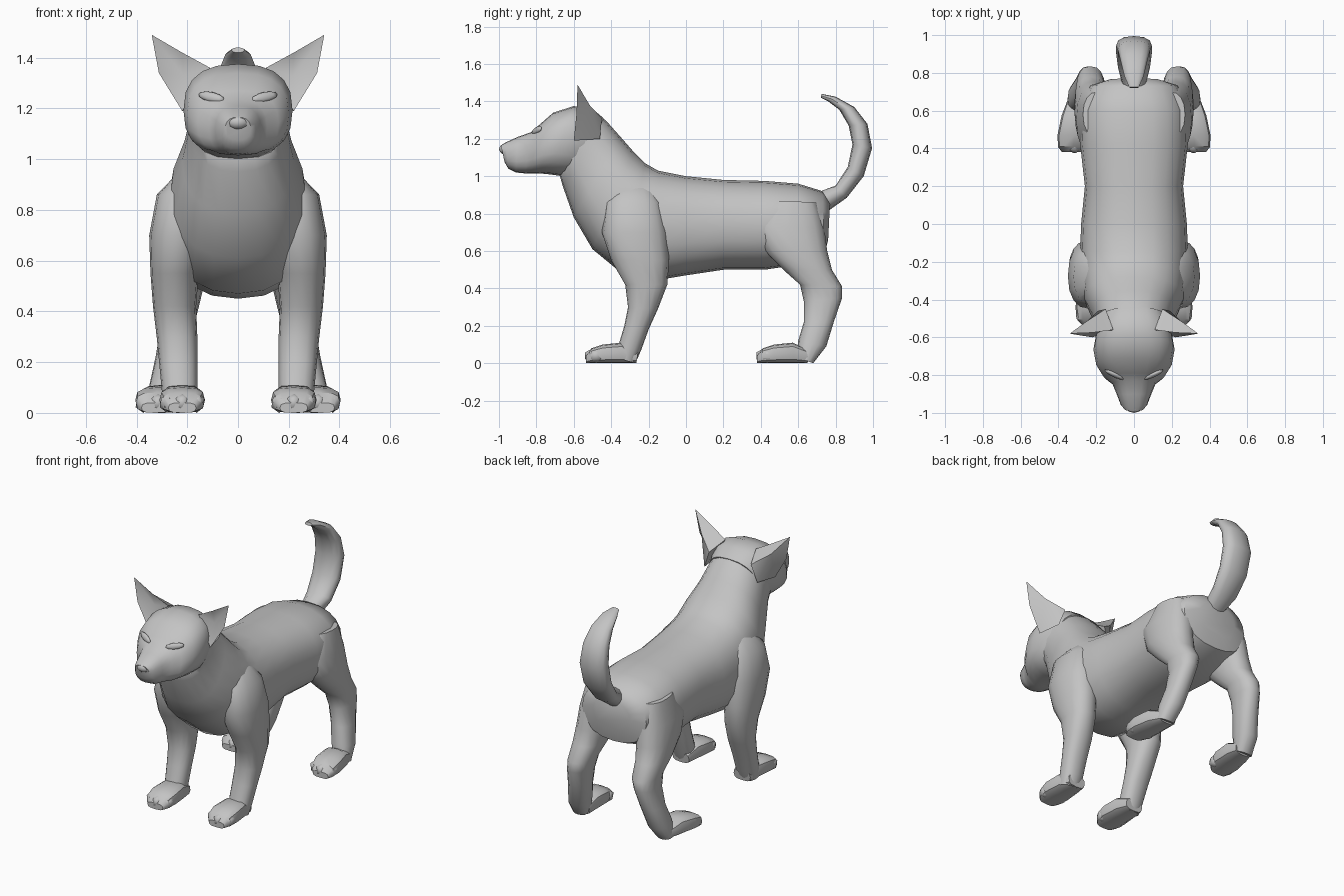
import bpy, bmesh, math
from mathutils import Vector

cube = bpy.data.objects.get("Cube")
if cube:
    bpy.data.objects.remove(cube, do_unlink=True)

GREY = (0.55, 0.55, 0.55, 1.0)
coat = bpy.data.materials.new("grey coat")
coat.use_nodes = True
coat.diffuse_color = GREY
coat.node_tree.nodes["Principled BSDF"].inputs["Base Color"].default_value = GREY


def finish(name, bm, angle=50):
    """Turn a bmesh into a smooth-shaded object with the coat material."""
    bmesh.ops.recalc_face_normals(bm, faces=bm.faces)
    mesh = bpy.data.meshes.new(name)
    bm.to_mesh(mesh)
    bm.free()
    mesh.materials.append(coat)
    obj = bpy.data.objects.new(name, mesh)
    bpy.context.collection.objects.link(obj)
    bpy.ops.object.select_all(action="DESELECT")
    obj.select_set(True)
    bpy.context.view_layer.objects.active = obj
    bpy.ops.object.shade_smooth_by_angle(angle=math.radians(angle))
    return obj


def rounded(value, power):
    """Superellipse coordinate: a higher power gives a boxier section."""
    return math.copysign(abs(value) ** (2 / power), value)


def loft(name, sections, side=1, sides=16, power=2.3, angle=50):
    """Skin rings; each is (y, z, y, z, centre x, half width) across its profile."""
    bm = bmesh.new()
    rings = []
    for y1, z1, y2, z2, cx, half in sections:
        first, second = Vector((0, y1, z1)), Vector((0, y2, z2))
        middle, reach = (first + second) / 2, (first - second) / 2
        ring = []
        for i in range(sides):
            turn = math.tau * i / sides
            point = middle + reach * rounded(math.cos(turn), power)
            point.x = side * (cx + half * rounded(math.sin(turn), power))
            ring.append(bm.verts.new(point))
        rings.append(ring)
    for a, b in zip(rings, rings[1:]):
        for i in range(sides):
            j = (i + 1) % sides
            bm.faces.new((a[i], a[j], b[j], b[i]))
    bm.faces.new(rings[0])
    bm.faces.new(rings[-1])
    return finish(name, bm, angle)


def pebble(name, centre, size, detail=2):
    """Small squashed ball for toes, eyes and nose."""
    bm = bmesh.new()
    bmesh.ops.create_icosphere(bm, subdivisions=detail, radius=1)
    bmesh.ops.scale(bm, vec=size, verts=bm.verts)
    bmesh.ops.translate(bm, vec=centre, verts=bm.verts)
    return finish(name, bm)


# Torso and neck, from the rump forward
torso = [
    (.77, .86, .76, .66, 0, .13), (.73, .92, .74, .58, 0, .23),
    (.6, .96, .62, .53, 0, .28), (.42, .975, .42, .5, 0, .285),
    (.2, .98, .2, .5, 0, .26), (0, 1, 0, .47, 0, .28),
    (-.15, 1.03, -.12, .45, 0, .285), (-.22, 1.07, -.33, .47, 0, .28),
    (-.28, 1.13, -.5, .61, 0, .265), (-.35, 1.21, -.6, .78, 0, .22),
    (-.43, 1.3, -.66, .95, 0, .19), (-.52, 1.35, -.68, 1.02, 0, .19),
]
loft("torso", torso, sides=20)

# Head with a flat brow tapering into the muzzle
head = [
    (-.44, 1.31, -.56, 1.02, 0, .17), (-.5, 1.36, -.66, 1, 0, .2),
    (-.6, 1.375, -.73, 1.01, 0, .215), (-.71, 1.34, -.78, 1.015, 0, .2),
    (-.79, 1.27, -.83, 1.015, 0, .16), (-.83, 1.235, -.86, 1.015, 0, .115),
    (-.9, 1.21, -.91, 1.02, 0, .09), (-.965, 1.18, -.95, 1.04, 0, .07),
    (-.99, 1.165, -.97, 1.075, 0, .05),
]
loft("head", head, sides=20, power=2.5)
pebble("nose", (0, -.965, 1.145), (.045, .035, .03))

# Curled tail
tail = [
    (.72, .92, .74, .8, 0, .06), (.8, .95, .86, .885, 0, .085),
    (.865, 1.05, .95, 1, 0, .095), (.89, 1.17, .995, 1.15, 0, .095),
    (.87, 1.27, .97, 1.28, 0, .085), (.82, 1.355, .9, 1.37, 0, .07),
    (.76, 1.4, .8, 1.425, 0, .05), (.72, 1.42, .725, 1.44, 0, .025),
]
loft("tail", tail, sides=12)

front_leg = [
    (-.34, .99, -.2, .98, .17, .03), (-.43, .86, -.13, .86, .21, .11),
    (-.45, .7, -.1, .7, .235, .115), (-.4, .55, -.09, .55, .25, .095),
    (-.325, .42, -.1, .42, .25, .085), (-.31, .3, -.15, .29, .24, .08),
    (-.33, .2, -.2, .18, .235, .075), (-.36, .1, -.24, .07, .23, .07),
    (-.38, .03, -.27, 0, .23, .06),
]
hind_leg = [
    (.46, .87, .7, .86, .19, .08), (.36, .74, .74, .72, .205, .1),
    (.42, .6, .755, .6, .215, .1), (.52, .5, .78, .5, .225, .09),
    (.61, .42, .835, .41, .23, .075), (.63, .33, .835, .35, .24, .065),
    (.63, .22, .79, .22, .26, .065), (.6, .12, .75, .09, .285, .065),
    (.6, .03, .68, 0, .3, .055),
]
# Paw rings, heel to toe, relative to the toe tip
paw = [
    (.29, .07, .28, 0, 0, .06), (.2, .11, .21, 0, 0, .08),
    (.1, .1, .1, 0, 0, .09), (.04, .08, .035, 0, 0, .08),
    (.01, .04, .01, 0, 0, .055),
]


def make_paw(name, side, tip, cx, splay):
    rings = [(a + tip, b, c + tip, d, cx + splay * (.1 - a), w)
             for a, b, c, d, _, w in paw]
    loft(name, rings, side, sides=12, power=3, angle=35)
    for k in (-1, 0, 1):
        centre = (side * (cx + .058 * k), tip + .045 + .02 * abs(k), .04)
        pebble(name + "_toe", centre, (.034, .046, .04), 1)


def make_ear(name, side):
    """Pointed ear: a hollow front over a rounded back."""
    outline = [(.11, -.56, 1.36), (.22, -.575, 1.42), (.34, -.58, 1.49),
               (.312, -.585, 1.34), (.22, -.6, 1.19)]
    hollow = (.215, -.545, 1.33)
    back = [(.15, -.45, 1.31), (.25, -.515, 1.38), (.19, -.46, 1.2)]
    bm = bmesh.new()

    def vert(p):
        return bm.verts.new((side * p[0], p[1], p[2]))
    inner, upper, tip, outer, lower = rim = [vert(p) for p in outline]
    middle = vert(hollow)
    root, ridge, heel = [vert(p) for p in back]
    for a, b in zip(rim, rim[1:] + rim[:1]):
        bm.faces.new((a, b, middle))
    for face in ((inner, root, ridge, upper), (upper, ridge, tip),
                 (tip, ridge, outer), (ridge, heel, lower, outer),
                 (root, heel, ridge), (inner, lower, heel, root)):
        bm.faces.new(face)
    finish(name, bm, 60)


# Paired parts on both sides
for label, side in (("left", 1), ("right", -1)):
    loft(label + "_front_leg", front_leg, side)
    loft(label + "_hind_leg", hind_leg, side)
    make_paw(label + "_front_paw", side, -.545, .22, 0)
    make_paw(label + "_hind_paw", side, .37, .315, .12)
    make_ear(label + "_ear", side)
    eye = pebble(label + "_eye", (0, 0, 0), (.058, .012, .02))
    eye.location = (side * .105, -.798, 1.245)
    eye.rotation_euler = (-.3, side * -.2, side * .45)
